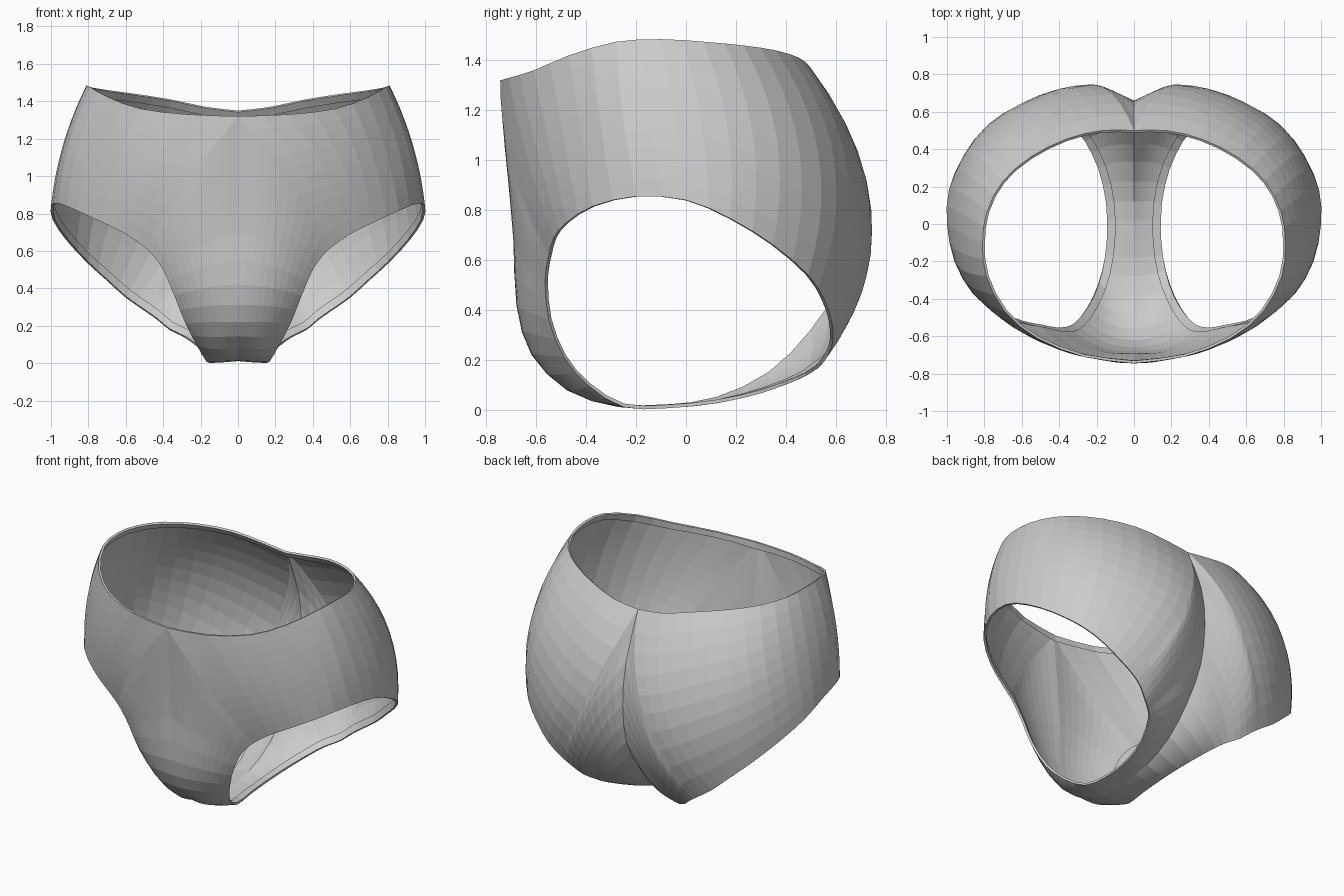
import bpy, bmesh
from mathutils import Vector

if "Cube" in bpy.data.objects:
    bpy.data.objects.remove(bpy.data.objects["Cube"])

# Each column runs leg opening -> mid panel -> waist or centre seam (right half, x > 0)
side_panel = [  # front waist centre round the hip to the back waist
    ((.50, -.55, .62), (.25, -.705, 1.0), (0, -.745, 1.32)),
    ((.60, -.53, .69), (.47, -.64, 1.02), (.27, -.71, 1.33)),
    ((.72, -.48, .75), (.65, -.55, 1.07), (.52, -.61, 1.36)),
    ((.86, -.375, .815), (.80, -.42, 1.1), (.69, -.47, 1.42)),
    ((.96, -.20, .855), (.91, -.25, 1.15), (.79, -.28, 1.475)),
    ((1.0, 0, .84), (.94, -.04, 1.15), (.81, -.10, 1.485)),
    ((.99, .18, .765), (.93, .17, 1.1), (.785, .07, 1.475)),
    ((.92, .35, .66), (.86, .37, 1.04), (.70, .23, 1.46)),
    ((.81, .49, .54), (.73, .54, .95), (.55, .36, 1.44)),
]
seat_panel = [  # back waist down the rear seam
    ((.70, .555, .44), (.55, .655, .87), (.36, .455, 1.41)),
    ((.60, .585, .35), (.37, .725, .80), (.17, .50, 1.37)),
    ((.50, .59, .28), (.25, .745, .72), (0, .50, 1.35)),
    ((.43, .575, .23), (.25, .735, .60), (0, .625, 1.05)),
    ((.37, .545, .18), (.21, .68, .47), (0, .66, .78)),
    ((.31, .505, .15), (.17, .595, .33), (0, .62, .52)),
    ((.26, .45, .12), (.13, .50, .20), (0, .50, .32)),
]
gusset_panel = [  # under the crotch and up the front seam
    ((.19, .30, .065), (.09, .33, .10), (0, .33, .15)),
    ((.15, .12, .025), (.07, .12, .03), (0, .12, .05)),
    ((.145, -.08, .005), (.07, -.08, .01), (0, -.08, .02)),
    ((.17, -.25, .01), (.09, -.27, .01), (0, -.28, .015)),
    ((.22, -.39, .095), (.12, -.46, .075), (0, -.48, .085)),
    ((.28, -.49, .21), (.15, -.59, .22), (0, -.62, .22)),
    ((.34, -.55, .36), (.19, -.65, .40), (0, -.68, .42)),
    ((.40, -.565, .50), (.22, -.67, .62), (0, -.69, .70)),
    ((.45, -.56, .57), (.24, -.69, .82), (0, -.715, 1.0)),
]
columns = side_panel + seat_panel + gusset_panel
BACK = len(side_panel) + 2      # column ending at the back waist centre
STEPS, ROWS = 2, 10


def ring(points, corners=()):
    """Closed Catmull-Rom ring that stays sharp at the corner indices."""
    n, out = len(points), []
    for i in range(n):
        b, c = points[i], points[(i + 1) % n]
        a = 2 * b - c if i in corners else points[i - 1]
        d = 2 * c - b if (i + 1) % n in corners else points[(i + 2) % n]
        for k in range(STEPS):
            t = k / STEPS
            out.append(.5 * (2 * b + (c - a) * t + (2 * a - 5 * b + 4 * c - d) * t ** 2
                             + (3 * b - a - 3 * c + d) * t ** 3))
    return out


def arc(a, b, c):
    """Smooth curve through three points."""
    m = (b - a).length / ((b - a).length + (c - b).length)
    for k in range(ROWS + 1):
        t = k / ROWS
        yield (a * ((t - m) * (t - 1) / m) + b * (t * (t - 1) / (m * (m - 1)))
               + c * (t * (t - m) / (1 - m)))


def strip(bm, first, second):
    for i in range(len(first) - 1):
        bm.faces.new((first[i], first[i + 1], second[i + 1], second[i]))


# Fabric shell
leg, mid, outer = (ring([Vector(col[k]) for col in columns], (0, BACK) if k == 2 else ())
                   for k in range(3))
bm = bmesh.new()
grid = [[bm.verts.new(p) for p in arc(*tri)] for tri in zip(leg, mid, outer)]
for col in grid[BACK * STEPS:] + [grid[0]]:
    col[-1].co.x = 0
for i, col in enumerate(grid):
    strip(bm, col, grid[(i + 1) % len(grid)])
bm.normal_update()
if grid[5 * STEPS][4].normal.x < 0:
    bmesh.ops.reverse_faces(bm, faces=bm.faces[:])
    bm.normal_update()


def hem(cols, edge, inner, closed):
    """Fold a narrow hem inward from an open edge."""
    rim, lip, fold = [], [], []
    for col in cols:
        v = col[edge]
        n, d = v.normal.copy(), col[inner].co - v.co
        if v.co.x < 1e-5:
            n.x = d.x = 0
        rim.append(v)
        a = v.co - n.normalized() * .014
        lip.append(a)
        fold.append(a + d.normalized() * .045)
    lip = [bm.verts.new(p) for p in lip]
    fold = [bm.verts.new(p) for p in fold]
    for row in (rim, lip, fold):
        if closed:
            row.append(row[0])
    if edge == 0:
        strip(bm, rim, lip)
        strip(bm, lip, fold)
    else:
        strip(bm, lip, rim)
        strip(bm, fold, lip)


# Leg and waist hems
hem(grid, 0, 2, True)
hem(grid[:BACK * STEPS + 1], -1, -3, False)
bmesh.ops.recalc_face_normals(bm, faces=bm.faces[:])
bm.normal_update()
if grid[5 * STEPS][4].normal.x < 0:
    bmesh.ops.reverse_faces(bm, faces=bm.faces[:])

mesh = bpy.data.meshes.new("briefs")
bm.to_mesh(mesh)
bm.free()
briefs = bpy.data.objects.new("briefs", mesh)
bpy.context.collection.objects.link(briefs)

# Left half
mirror = briefs.modifiers.new("left_half", 'MIRROR')
mirror.use_clip = True
mirror.merge_threshold = .001
